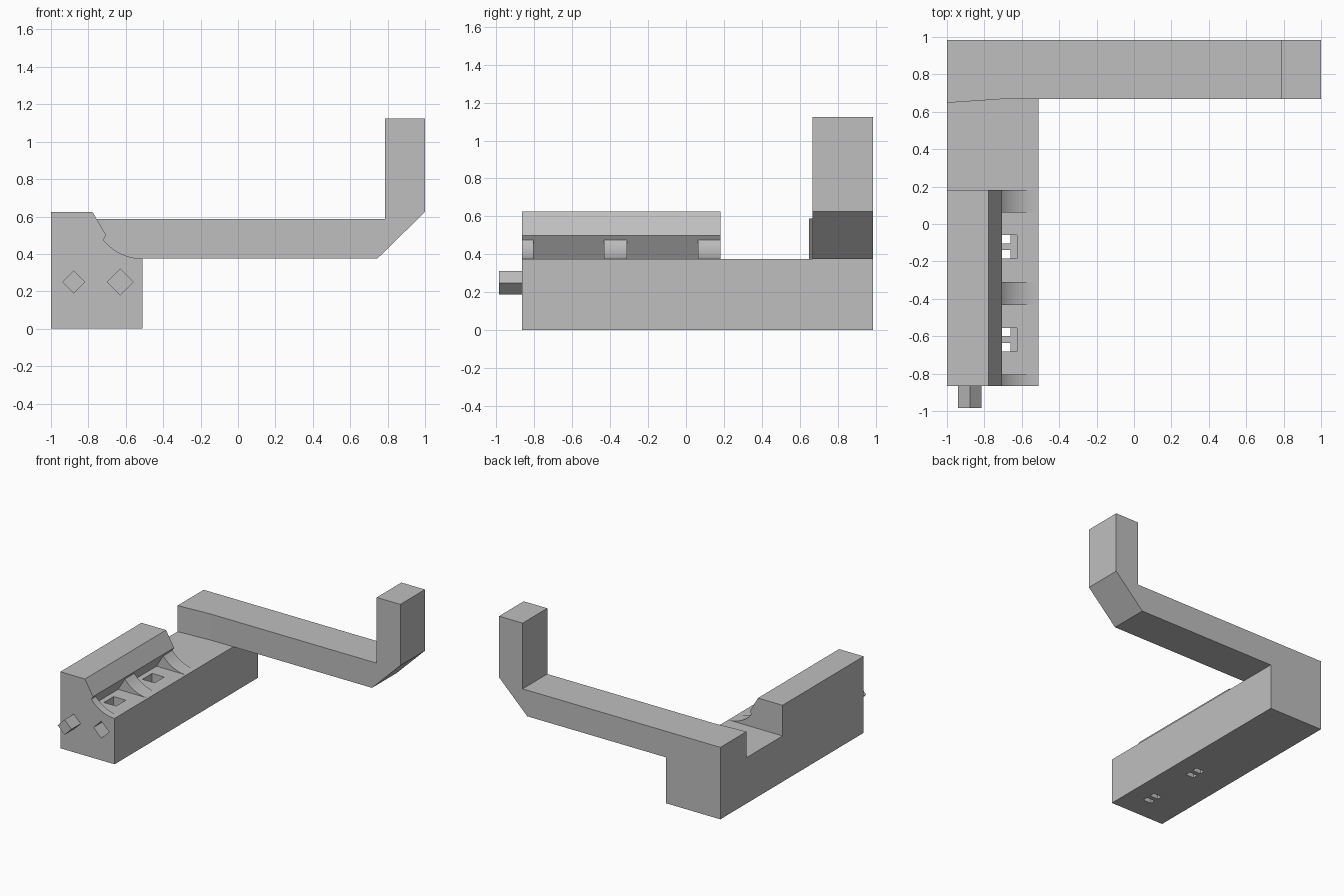
import bpy
import math

cube = bpy.data.objects.get("Cube")
if cube:
    bpy.data.objects.remove(cube, do_unlink=True)

grey = bpy.data.materials.new("plain grey")
grey.use_nodes = True
COLOUR = (0.52, 0.52, 0.52, 1)
grey.diffuse_color = COLOUR
grey.node_tree.nodes["Principled BSDF"].inputs["Base Color"].default_value = COLOUR


def prism(name, profile, y0, y1):
    """Extrude a counter-clockwise (x, z) profile from y0 to y1."""
    n = len(profile)
    verts = [(x, y, z) for y in (y0, y1) for x, z in profile]
    faces = [tuple(range(n)), tuple(range(2 * n - 1, n - 1, -1))]
    faces += [(i, i + n, (i + 1) % n + n, (i + 1) % n) for i in range(n)]
    mesh = bpy.data.meshes.new(name)
    mesh.from_pydata(verts, [], faces)
    mesh.materials.append(grey)
    obj = bpy.data.objects.new(name, mesh)
    bpy.context.collection.objects.link(obj)
    return obj


def box(name, x0, x1, y0, y1, z0, z1):
    return prism(name, [(x0, z0), (x1, z0), (x1, z1), (x0, z1)], y0, y1)


def diamond(name, x, z, r, y0, y1):
    return prism(name, [(x, z - r), (x + r, z), (x, z + r), (x - r, z)], y0, y1)


def activate(obj):
    bpy.ops.object.select_all(action="DESELECT")
    obj.select_set(True)
    bpy.context.view_layer.objects.active = obj


def cut(target, cutter):
    cutter.hide_render = True
    mod = target.modifiers.new("cut", "BOOLEAN")
    mod.operation = "DIFFERENCE"
    mod.solver = "EXACT"
    mod.object = cutter
    activate(target)
    bpy.ops.object.modifier_apply(modifier=mod.name)
    bpy.data.objects.remove(cutter, do_unlink=True)


FRONT, BACK, DECK, SIDE = -0.865, 0.985, 0.375, -0.51

# Long base block with a diamond socket in the front
base = box("base", -1, SIDE, FRONT, BACK, 0, DECK)
cut(base, diamond("socket_cutter", -0.63, 0.25, 0.07, FRONT - 0.05, FRONT + 0.13))

# Slots: a shallow pocket above two through holes parted by a bar
for y in (-0.122, -0.618):
    cut(base, box("pocket_cutter", -0.735, -0.625, y - 0.0625, y + 0.0625, 0.3, 0.45))
    for a, b in ((-0.0625, -0.018), (0.018, 0.0625)):
        cut(base, box("hole_cutter", -0.735, -0.66, y + a, y + b, -0.1, 0.33))

# Diamond peg on the front
diamond("front_peg", -0.878, 0.25, 0.062, -BACK, FRONT)

# Side wall with a bevelled lip and an undercut
prism("side_wall", [(-1, DECK), (-0.78, DECK), (-0.705, 0.5),
                    (-0.778, 0.625), (-1, 0.625)], FRONT, 0.182)

# Concave cradle ribs under the lip
R, STEPS = 0.27, 12
sweep = math.asin(0.21 / R)
arc = [(SIDE - R * math.sin(sweep * i / STEPS), DECK + R - R * math.cos(sweep * i / STEPS))
       for i in range(STEPS + 1)]
for name, y0, y1 in (("front_rib", FRONT, -0.805), ("middle_rib", -0.433, -0.31),
                     ("back_rib", 0.062, 0.182)):
    rib = prism(name, [(-0.78, DECK)] + arc, y0, y1)
    activate(rib)
    bpy.ops.object.shade_smooth_by_angle(angle=math.radians(30))

# Cross arm with a chamfered elbow and an upright end
ARM_Y = 0.667
prism("cross_arm", [(-1, DECK), (0.745, DECK), (1, 0.625), (1, 1.125),
                    (0.787, 1.125), (0.787, 0.588), (-1, 0.588)], ARM_Y, BACK)

# Slight taper where the arm meets the base
taper = box("arm_taper", -1, -0.72, 0.648, ARM_Y, DECK, 0.588)
for v in taper.data.vertices:
    if v.co.x > -0.9 and v.co.y < 0.66:
        v.co.y = ARM_Y - 0.0005
